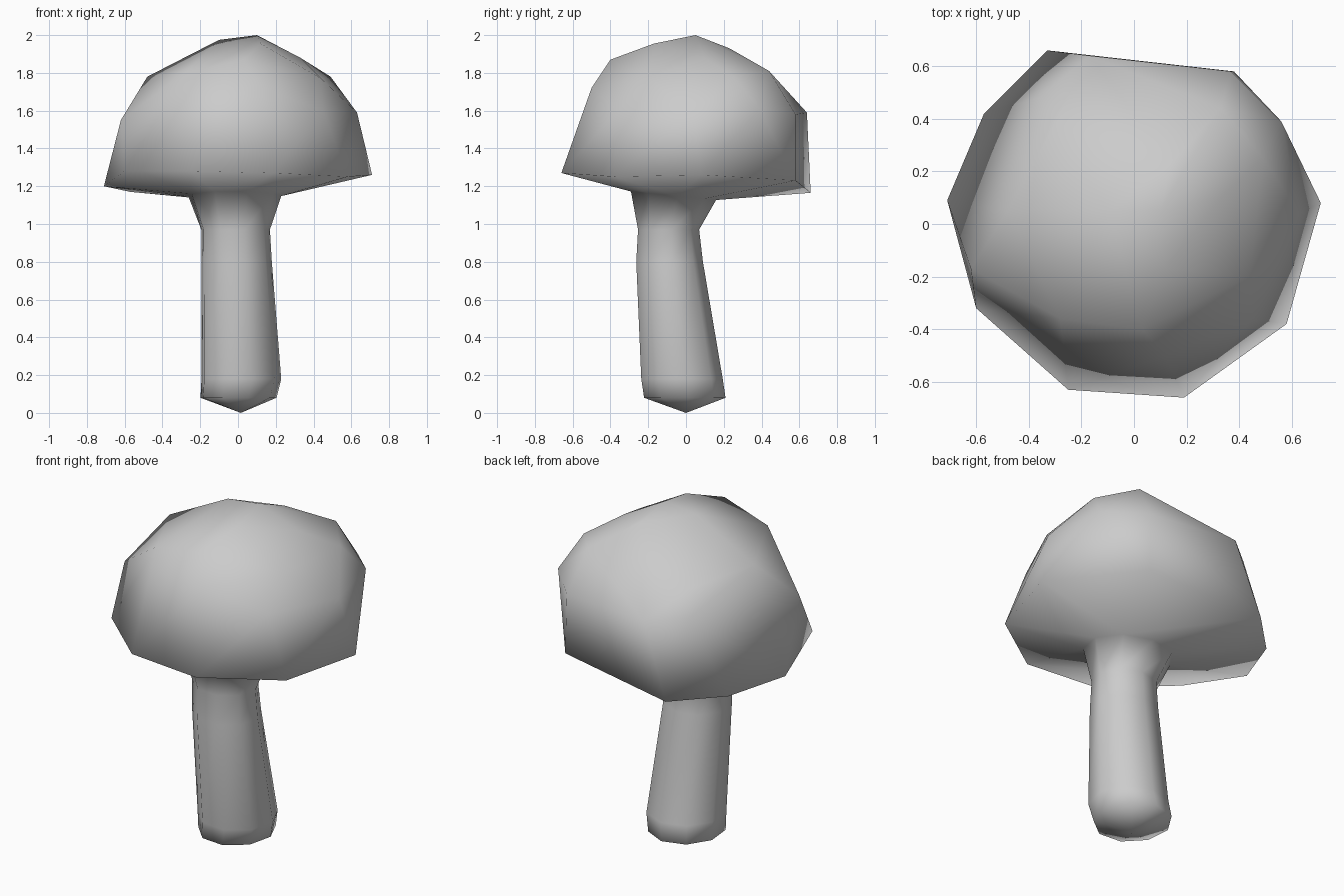
import bpy, bmesh
from math import cos, sin, tau

cube = bpy.data.objects.get("Cube")
if cube:
    bpy.data.objects.remove(cube, do_unlink=True)

SIDES = 9

# Corners of the irregular cap
RIM = [(.71, .08, 1.26), (.38, .58, 1.23), (-.33, .66, 1.165), (-.57, .42, 1.17),
       (-.71, .09, 1.2), (-.6, -.32, 1.28), (-.25, -.63, 1.28), (.19, -.66, 1.27),
       (.58, -.38, 1.25)]
SHOULDER = [(.63, .04, 1.59), (.56, .39, 1.61), (.37, .58, 1.58), (-.17, .64, 1.59),
            (-.36, .48, 1.6), (-.62, -.17, 1.55), (.12, -.5, 1.72), (.45, -.36, 1.6)]
DOME = [(.49, .25, 1.78), (.33, .44, 1.81), (-.3, .38, 1.72), (-.48, .05, 1.78),
        (-.28, -.36, 1.8), (.03, -.4, 1.87), (.44, -.2, 1.77)]
CROWN = [(.1, .05, 2), (.14, .23, 1.93), (-.1, .05, 1.975), (.12, -.17, 1.955),
         (.33, .1, 1.88)]

bm = bmesh.new()


def oval(cx, cy, z, rx, ry, tilt=0):
    """Oval ring of vertices, tilted from front to back."""
    ring = []
    for i in range(SIDES):
        a = tau * i / SIDES + .1
        y = ry * sin(a)
        ring.append(bm.verts.new((cx + rx * cos(a), cy + y, z + tilt * y)))
    return ring


# Cap: faceted hull around its corners and the flared neck
neck = oval(-.02, -.07, 1.15, .25, .23, -.1)
corners = [bm.verts.new(p) for p in RIM + SHOULDER + DOME + CROWN]
hull = bmesh.ops.convex_hull(bm, input=neck + corners)
inside = [v for v in hull["geom_interior"] if isinstance(v, bmesh.types.BMVert)]
bmesh.ops.delete(bm, geom=inside, context="VERTS")

# Open the neck where the stem joins
neck_set = set(neck)
plugs = [f for f in bm.faces if set(f.verts) <= neck_set]
bmesh.ops.delete(bm, geom=plugs, context="FACES")

# Stem: lofted from the neck down to a pointed foot
rings = [
    neck,
    oval(-.015, -.095, .97, .185, .165),
    oval(-.01, -.09, .8, .19, .18),
    oval(.015, -.025, .18, .215, .22),
    oval(0, -.01, .08, .205, .22),
]
foot = bm.verts.new((.015, 0, 0))
for i in range(SIDES):
    j = (i + 1) % SIDES
    for high, low in zip(rings, rings[1:]):
        bm.faces.new((low[i], low[j], high[j], high[i]))
    bm.faces.new((rings[-1][j], rings[-1][i], foot))

bmesh.ops.recalc_face_normals(bm, faces=bm.faces)
for face in bm.faces:
    face.smooth = True

mesh = bpy.data.meshes.new("mushroom")
bm.to_mesh(mesh)
bm.free()
mushroom = bpy.data.objects.new("mushroom", mesh)
bpy.context.collection.objects.link(mushroom)

# Single plain colour
gray = bpy.data.materials.new("gray")
gray.use_nodes = True
gray.diffuse_color = (.6, .6, .6, 1)
gray.node_tree.nodes["Principled BSDF"].inputs["Base Color"].default_value = (.6, .6, .6, 1)
mesh.materials.append(gray)
